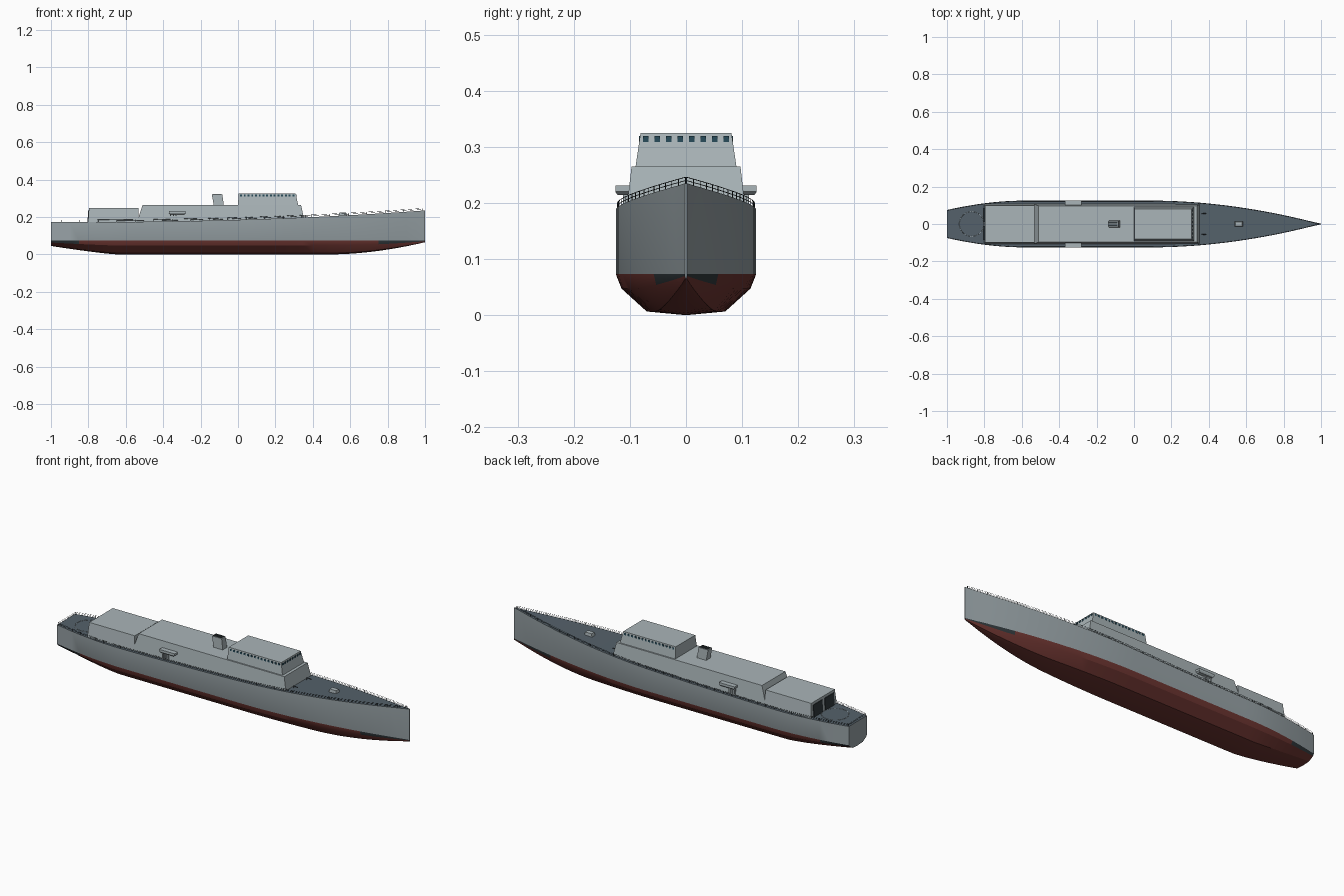
import bpy, bmesh, math

if "Cube" in bpy.data.objects:
    bpy.data.objects.remove(bpy.data.objects["Cube"])


def material(name, rgb):
    m = bpy.data.materials.new(name)
    m.diffuse_color = (*rgb, 1)
    m.use_nodes = True
    m.node_tree.nodes["Principled BSDF"].inputs["Base Color"].default_value = m.diffuse_color
    return m


GREY = material("hull_grey", (0.31, 0.36, 0.38))
LIGHT = material("house_grey", (0.40, 0.46, 0.48))
RED = material("bottom_red", (0.15, 0.035, 0.03))
DECK = material("deck_grey", (0.09, 0.12, 0.145))
DARK = material("dark_trim", (0.03, 0.04, 0.045))
GLASS = material("window_glass", (0.02, 0.07, 0.10))
WATERLINE = 0.073


# Hull lines: half beam, keel height and deck height along x
def beam(x):
    if x > 0.1:
        return max(0.002, 0.125 * (1 - ((x - 0.1) / 0.9) ** 1.9))
    return 0.125 - 0.05 * (max(0, -0.6 - x) / 0.4) ** 1.8


def keel(x):
    if x > 0.5:
        return 0.065 * ((x - 0.5) / 0.5) ** 1.8
    return 0.045 * (max(0, -0.65 - x) / 0.35) ** 1.2


def deck(x):
    return 0.172 + 0.063 * ((x + 1) / 2) ** 2.3


def finish(name, bm, mats):
    bmesh.ops.recalc_face_normals(bm, faces=bm.faces)
    me = bpy.data.meshes.new(name)
    bm.to_mesh(me)
    bm.free()
    ob = bpy.data.objects.new(name, me)
    bpy.context.collection.objects.link(ob)
    for m in mats:
        me.materials.append(m)
    return ob


def frustum(name, bottom, top, mat):
    """bottom/top = (x0, x1, y0, y1, z); straight-sided block between them"""
    bm = bmesh.new()
    rings = [[bm.verts.new(p) for p in ((x0, y0, z), (x1, y0, z), (x1, y1, z), (x0, y1, z))]
             for x0, x1, y0, y1, z in (bottom, top)]
    for i in range(4):
        j = (i + 1) % 4
        bm.faces.new((rings[0][i], rings[0][j], rings[1][j], rings[1][i]))
    bm.faces.new(rings[0])
    bm.faces.new(rings[1])
    return finish(name, bm, [mat])


def box(name, x0, x1, y0, y1, z0, z1, mat):
    return frustum(name, (x0, x1, y0, y1, z0), (x0, x1, y0, y1, z1), mat)


def wires(name, paths, radius, mat):
    cu = bpy.data.curves.new(name, 'CURVE')
    cu.dimensions = '3D'
    cu.bevel_depth = radius
    cu.bevel_resolution = 0
    for pts in paths:
        sp = cu.splines.new('POLY')
        sp.points.add(len(pts) - 1)
        for p, co in zip(sp.points, pts):
            p.co = (*co, 1)
    ob = bpy.data.objects.new(name, cu)
    bpy.context.collection.objects.link(ob)
    cu.materials.append(mat)
    return ob


# Hull: lofted stations, coloured by height
bm = bmesh.new()
stations = [-1 + i * 0.05 for i in range(41)]
rings = []
for x in stations:
    w, k, d = beam(x), keel(x), deck(x)
    half = [(w * a, k + (WATERLINE - k) * f) for a, f in ((0.56, 0.09), (0.92, 0.65), (1, 1))]
    half.append((w, d))
    prof = [(-y, z) for y, z in reversed(half)] + [(0, k)] + half
    rings.append([bm.verts.new((x, y, z)) for y, z in prof])
for a, b in zip(rings, rings[1:]):
    n = len(a)
    for i in range(n):
        j = (i + 1) % n
        f = bm.faces.new((a[i], a[j], b[j], b[i]))
        z = f.calc_center_median().z
        if i == n - 1:
            f.material_index = 2
        elif z < WATERLINE:
            f.material_index = 3 if z > 0.064 and i in (1, 6) else 1
bm.faces.new(rings[0])
bm.faces.new(rings[-1])
hull = finish("hull", bm, [GREY, RED, DECK, DARK])
bpy.context.view_layer.objects.active = hull
hull.select_set(True)
bpy.ops.object.shade_smooth_by_angle(angle=math.radians(25))

# Superstructure blocks
frustum("main_deckhouse", (-0.54, 0.357, -0.108, 0.108, 0.172),
        (-0.51, 0.337, -0.097, 0.097, 0.265), LIGHT)
frustum("hangar", (-0.802, -0.53, -0.108, 0.108, 0.17),
        (-0.797, -0.532, -0.098, 0.098, 0.248), LIGHT)
frustum("bridge", (0, 0.322, -0.09, 0.09, 0.264),
        (0.003, 0.308, -0.081, 0.081, 0.325), LIGHT)

# Bridge windows, front and both sides
for i in range(8):
    y = (i - 3.5) * 0.0205
    box("front_window", 0.305, 0.313, y - 0.005, y + 0.005, 0.309, 0.319, GLASS)
for i in range(15):
    x = 0.016 + i * 0.02
    for s in (-1, 1):
        ys = sorted((s * 0.079, s * 0.084))
        box("side_window", x - 0.005, x + 0.005, *ys, 0.309, 0.319, GLASS)

# Raked funnel with dark exhaust vents
frustum("funnel", (-0.13, -0.076, -0.018, 0.018, 0.264),
        (-0.14, -0.084, -0.016, 0.016, 0.321), LIGHT)
for y in (-0.009, 0, 0.009):
    box("funnel_vent", -0.136, -0.088, y - 0.003, y + 0.003, 0.32, 0.324, DARK)

# Hangar doors and landing circle
for s in (-1, 1):
    ys = sorted((s * 0.01, s * 0.085))
    frustum("hangar_door", (-0.805, -0.8, *ys, 0.172), (-0.801, -0.796, *ys, 0.235), DARK)
circle = [(-0.868 + 0.066 * math.cos(t * math.pi / 20),
           0.066 * math.sin(t * math.pi / 20), 0.1728) for t in range(41)]
wires("landing_circle", [circle], 0.001, LIGHT)

# Side boats on davits, bollards
for s in (-1, 1):
    ys = sorted((s * 0.1, s * 0.126))
    yi = sorted((s * 0.104, s * 0.122))
    frustum("boat", (-0.362, -0.288, *yi, 0.214), (-0.37, -0.28, *ys, 0.22), LIGHT)
    box("boat_cover", -0.37, -0.28, *ys, 0.22, 0.231, LIGHT)
    for x in (-0.36, -0.345, -0.33):
        box("davit", x - 0.003, x + 0.003, *sorted((s * 0.102, s * 0.112)), 0.176, 0.217, LIGHT)
    wires("deck_fitting", [[(0.362, s * 0.055, 0.197), (0.362, s * 0.055, 0.208),
                            (0.388, s * 0.057, 0.206)]], 0.002, DARK)

# Foredeck winch housing
frustum("foredeck_winch", (0.537, 0.583, -0.014, 0.014, 0.204),
        (0.542, 0.578, -0.012, 0.012, 0.223), LIGHT)

# Guard rails around the deck edge
paths = []
xs = [-0.995 + i * 0.0495 for i in range(41)]
for s in (-1, 1):
    edge = [(x, s * max(0.001, beam(x) - 0.003), deck(x)) for x in xs]
    for h in (0.006, 0.012):
        paths.append([(x, y, z + h) for x, y, z in edge])
    paths += [[(x, y, z), (x, y, z + 0.012)] for x, y, z in edge]
for h in (0.006, 0.012):
    paths.append([(-0.995, -0.072, 0.172 + h), (-0.995, 0.072, 0.172 + h)])
wires("guard_rails", paths, 0.0007, DARK)
